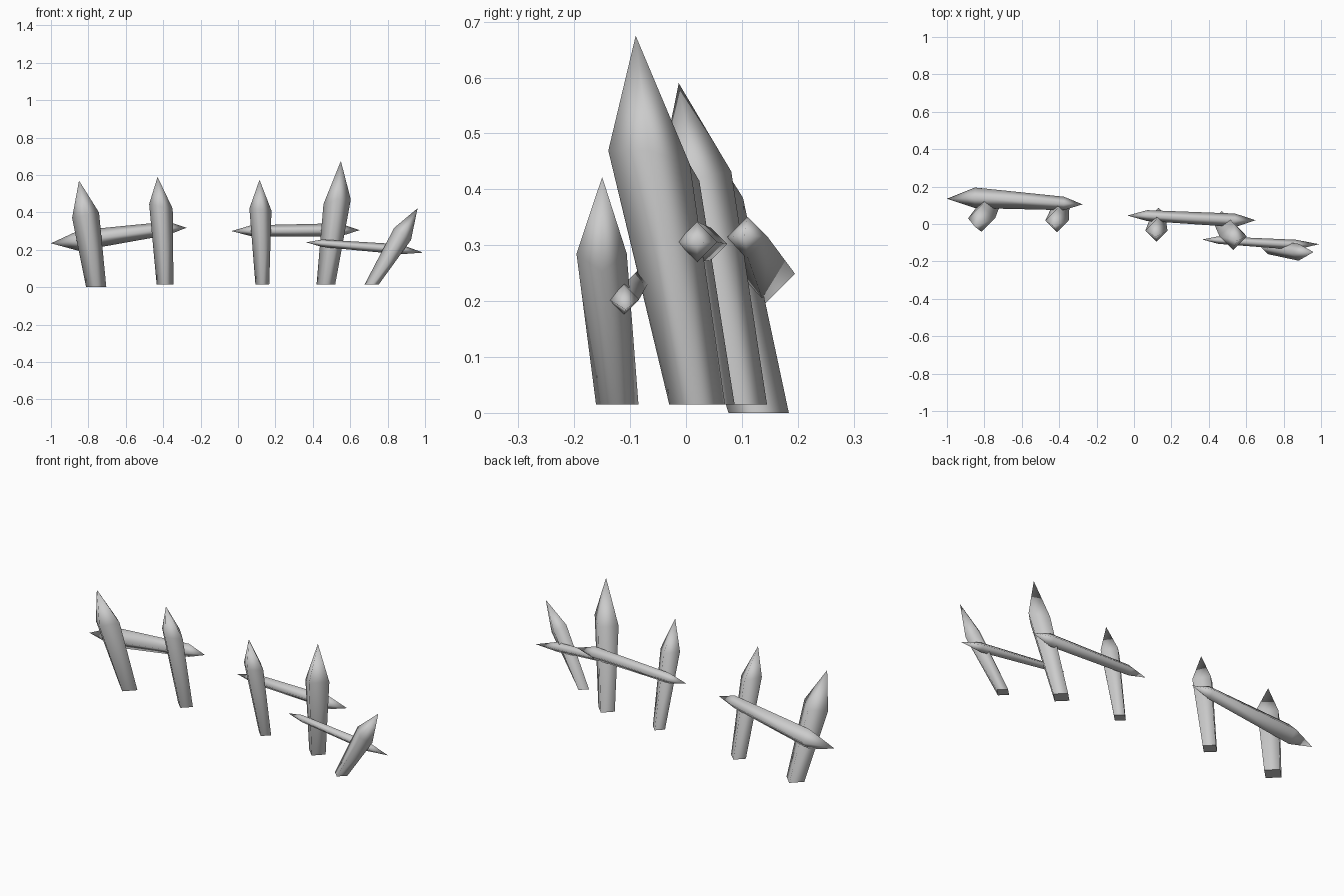
import bpy, bmesh
from mathutils import Vector

cube = bpy.data.objects.get("Cube")
if cube:
    bpy.data.objects.remove(cube, do_unlink=True)

grey = bpy.data.materials.new("weathered_grey")
grey.use_nodes = True
colour = (0.6, 0.6, 0.6, 1)
grey.diffuse_color = colour
grey.node_tree.nodes["Principled BSDF"].inputs["Base Color"].default_value = colour


def diamond(bm, centre, u, v):
    """Four corners around a centre, along two half-diagonals."""
    c, u, v = Vector(centre), Vector(u), Vector(v)
    return [bm.verts.new(c + d) for d in (u, v, -u, -v)]


def cone(bm, ring, tip):
    apex = bm.verts.new(tip)
    for i in range(4):
        bm.faces.new((ring[i], ring[(i + 1) % 4], apex)).smooth = True


def timber(name, rings, tip, end_tip=None):
    """Square tapered shaft with a pointed end, and a flat or pointed start."""
    bm = bmesh.new()
    start, shoulder = [diamond(bm, *r) for r in rings]
    for i in range(4):
        j = (i + 1) % 4
        bm.faces.new((start[i], start[j], shoulder[j], shoulder[i])).smooth = True
    cone(bm, shoulder, tip)
    if end_tip:
        cone(bm, start, end_tip)
    else:
        bm.faces.new(start)
    bmesh.ops.recalc_face_normals(bm, faces=bm.faces)
    mesh = bpy.data.meshes.new(name)
    bm.to_mesh(mesh)
    bm.free()
    mesh.materials.append(grey)
    bpy.context.collection.objects.link(bpy.data.objects.new(name, mesh))


def post(name, base, base_r, shoulder, r, tip, tilt_x=0, tilt_y=0):
    timber(name, [(base, (base_r, 0, 0), (0, base_r, 0)),
                  (shoulder, (r, 0, r * tilt_x), (0, r, r * tilt_y))], tip)


def rail(name, tip_a, a, ra, b, rb, tip_b):
    timber(name, [(a, (0, ra, 0), (0, 0, ra)), (b, (0, rb, 0), (0, 0, rb))], tip_b, tip_a)


# Leaning sharpened posts
post("post_far_right", (-.758, .13, 0), .054, (-.815, .03, .385), .072, (-.85, -.015, .57), .2)
post("post_mid_right", (-.39, .1, .015), .045, (-.412, .018, .432), .063, (-.43, -.013, .59), -.2)
post("post_centre", (.13, .05, .015), .037, (.12, -.035, .415), .059, (.115, -.07, .575), -.1)
post("post_tall", (.47, .02, .015), .05, (.53, -.066, .457), .073, (.55, -.09, .675), .17, -.17)
post("post_fallen", (.715, -.123, .015), .038, (.88, -.151, .285), .045, (.96, -.15, .422), -.72)

# Double-pointed cross rails
rail("rail_right", (-1, .135, .235), (-.85, .14, .249), .055,
     (-.375, .11, .315), .036, (-.275, .105, .318))
rail("rail_middle", (-.035, .045, .3), (.07, .045, .302), .029,
     (.54, .02, .306), .036, (.65, .02, .305))
rail("rail_left", (.365, -.083, .24), (.45, -.086, .235), .02,
     (.865, -.111, .203), .027, (.99, -.108, .185))
